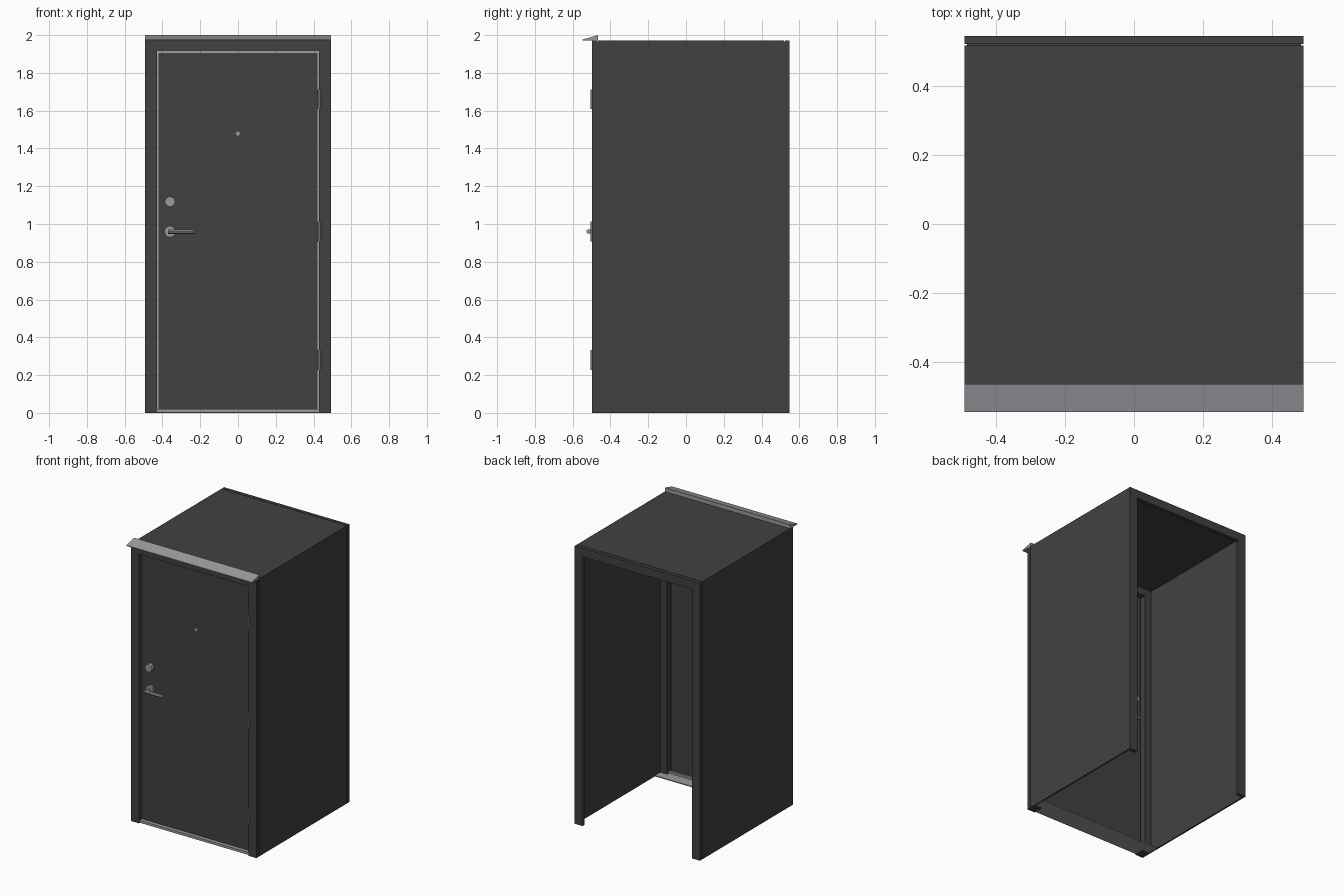
import bpy, bmesh, math
from mathutils import Matrix

cube = bpy.data.objects.get("Cube")
if cube:
    bpy.data.objects.remove(cube, do_unlink=True)


def material(name, rgb):
    m = bpy.data.materials.new(name)
    m.use_nodes = True
    m.diffuse_color = (*rgb, 1)
    m.node_tree.nodes["Principled BSDF"].inputs["Base Color"].default_value = (*rgb, 1)
    return m


DARK = material("dark grey paint", (0.053, 0.053, 0.053))
METAL = material("light grey metal", (0.32, 0.325, 0.345))


def finish(name, bm, mat):
    bmesh.ops.recalc_face_normals(bm, faces=bm.faces)
    me = bpy.data.meshes.new(name)
    bm.to_mesh(me)
    bm.free()
    me.materials.append(mat)
    ob = bpy.data.objects.new(name, me)
    bpy.context.collection.objects.link(ob)
    return ob


def box(name, x, y, z, mat=DARK):
    bm = bmesh.new()
    size = [b - a for a, b in (x, y, z)]
    mid = [(a + b) / 2 for a, b in (x, y, z)]
    bmesh.ops.create_cube(bm, size=1, matrix=Matrix.Translation(mid) @ Matrix.Diagonal((*size, 1)))
    return finish(name, bm, mat)


def cylinder(name, center, radius, depth, axis, sides):
    bm = bmesh.new()
    turn = {"x": Matrix.Rotation(math.pi / 2, 4, "Y"),
            "y": Matrix.Rotation(math.pi / 2, 4, "X"),
            "z": Matrix.Identity(4)}[axis]
    bmesh.ops.create_cone(bm, cap_ends=True, segments=sides, radius1=radius, radius2=radius,
                          depth=depth, matrix=Matrix.Translation(center) @ turn)
    return finish(name, bm, METAL)


def sweep(name, outline, offset, mat):
    """Extrude a closed planar outline along an offset."""
    bm = bmesh.new()
    face = bm.faces.new([bm.verts.new(p) for p in outline])
    new = bmesh.ops.extrude_face_region(bm, geom=[face])["geom"]
    verts = [v for v in new if isinstance(v, bmesh.types.BMVert)]
    bmesh.ops.translate(bm, verts=verts, vec=offset)
    return finish(name, bm, mat)


def portal(name, outer, inner, y0, y1, top, head, mat=DARK):
    """Two uprights and a head, open at the floor."""
    pts = [(-outer, 0), (-outer, top), (outer, top), (outer, 0),
           (inner, 0), (inner, head), (-inner, head), (-inner, 0)]
    return sweep(name, [(x, y0, z) for x, z in pts], (0, y1 - y0, 0), mat)


W, TOP = 0.4925, 1.972

# Front and rear frames, with the thin shell set off by narrow grooves
portal("front_frame", W, 0.43, -0.497, -0.471, TOP, 1.912)
portal("front_jamb", 0.482, 0.43, -0.471, -0.40, 1.962, 1.912)
portal("back_frame", W, 0.43, 0.523, 0.547, TOP, 1.912)
portal("wall_shell", W, 0.486, -0.467, 0.519, TOP, 1.966)
portal("wall_lining", 0.486, 0.482, -0.471, 0.523, 1.966, 1.962)

# Threshold: raised sill between the stiles and a thin plate inside
box("threshold_sill", (-0.43, 0.43), (-0.492, -0.42), (0.003, 0.02), METAL)
box("threshold_plate", (-0.482, 0.482), (-0.42, -0.34), (0.0, 0.006), METAL)

# Rain drip above the door
drip = [(-0.547, 1.972), (-0.547, 1.977), (-0.465, 2.0), (-0.465, 1.972)]
sweep("rain_drip", [(-W, y, z) for y, z in drip], (2 * W, 0, 0), METAL)

# Recessed door leaf with a thin seal strip around it
FRONT, BACK = -0.465, -0.435
box("door_leaf", (-0.421, 0.421), (FRONT, BACK), (0.02, 1.904))
portal("door_seal", 0.4265, 0.421, FRONT + 0.003, BACK - 0.01, 1.909, 1.904, METAL)

# Hinges
for i, z in enumerate((0.28, 0.96, 1.66)):
    cylinder(f"hinge_{i + 1}", (0.43, -0.497, z), 0.009, 0.104, "z", 8)

# Lock, lever handle and peephole on both faces of the door
for label, face, s in (("outer", FRONT, -1), ("inner", BACK, 1)):
    cylinder(label + "_lock", (-0.36, face + s * 0.014, 1.118), 0.028, 0.028, "y", 8)
    cylinder(label + "_handle_rose", (-0.36, face + s * 0.008, 0.96), 0.031, 0.016, "y", 8)
    cylinder(label + "_handle_neck", (-0.36, face + s * 0.026, 0.96), 0.011, 0.052, "y", 8)
    cylinder(label + "_handle_lever", (-0.301, face + s * 0.051, 0.96), 0.012, 0.138, "x", 8)
    cylinder(label + "_peephole", (0, face + s * 0.005, 1.48), 0.017, 0.01, "y", 4)
